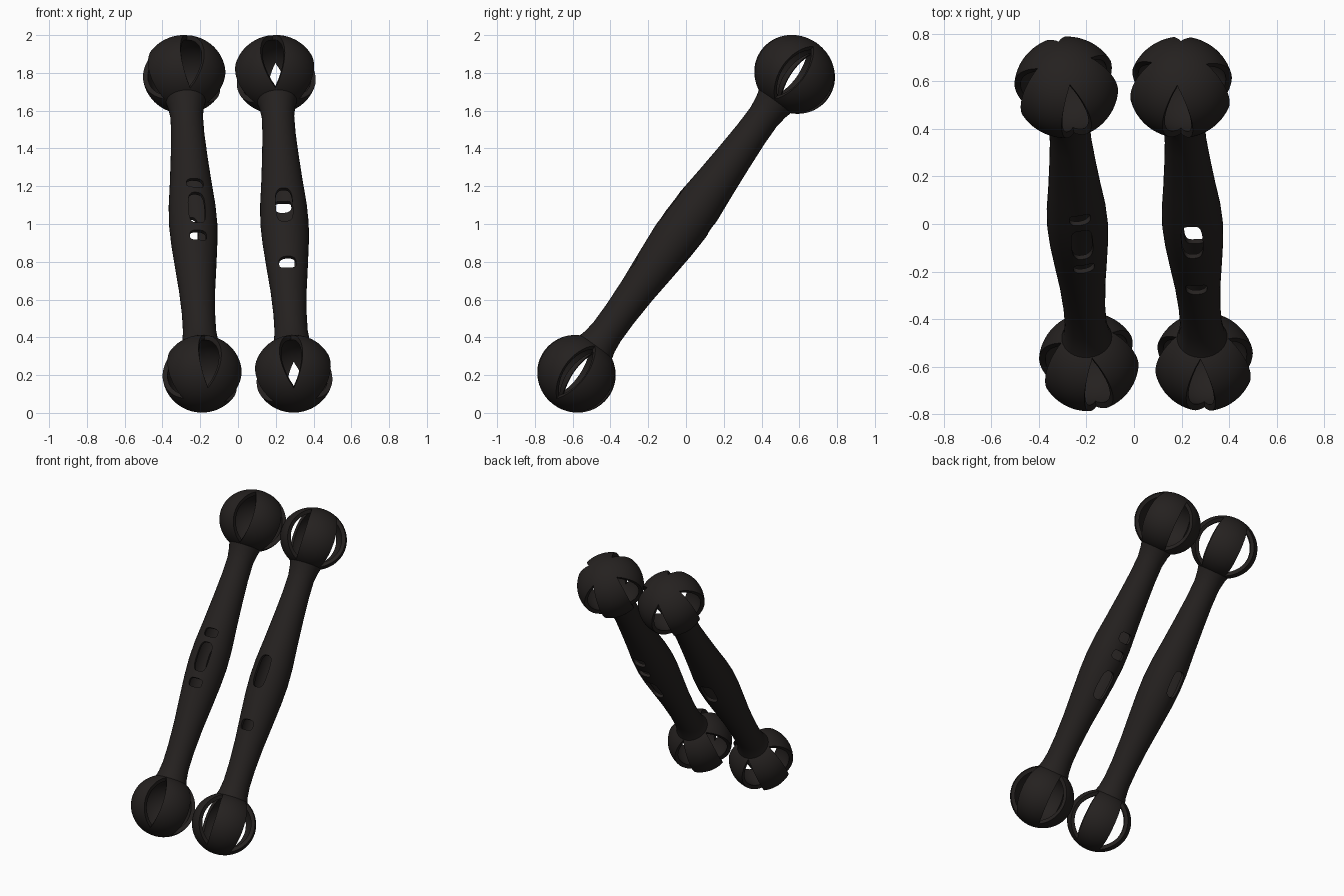
import bpy, bmesh, math
from mathutils import Vector, Matrix

if "Cube" in bpy.data.objects:
    bpy.data.objects.remove(bpy.data.objects["Cube"])

iron = bpy.data.materials.new("dark_iron")
iron.diffuse_color = (0.018, 0.015, 0.014, 1)
iron.use_nodes = True
iron.node_tree.nodes["Principled BSDF"].inputs["Base Color"].default_value = iron.diffuse_color


def finish(name, bm, matrix, thickness=0.0):
    bmesh.ops.recalc_face_normals(bm, faces=bm.faces)
    me = bpy.data.meshes.new(name)
    bm.to_mesh(me)
    bm.free()
    ob = bpy.data.objects.new(name, me)
    bpy.context.collection.objects.link(ob)
    ob.matrix_world = matrix
    me.materials.append(iron)
    if thickness:
        mod = ob.modifiers.new("wall", 'SOLIDIFY')
        mod.thickness = thickness
        mod.offset = -1
    return ob


def select(ob):
    bpy.ops.object.select_all(action='DESELECT')
    ob.select_set(True)
    bpy.context.view_layer.objects.active = ob


def apply_all(ob):
    select(ob)
    for m in list(ob.modifiers):
        bpy.ops.object.modifier_apply(modifier=m.name)


def smooth(ob):
    select(ob)
    bpy.ops.object.shade_smooth_by_angle(angle=math.radians(40))


# point on local surface: azimuth 0 faces the front, axis is local z
def polar(r, az, z):
    return Vector((r * math.sin(az), -r * math.cos(az), z))


# hollow ball of four petals parted by lens-shaped slots
def cage_ball(name, matrix, r, axial, phase):
    bm = bmesh.new()
    rows, cols, lim = 40, 16, 56
    for k in range(4):
        start = math.radians(phase + 90 * k)
        grid = []
        for i in range(rows + 1):
            lat = -90 + 180 * i / rows
            hw = 0.0
            if abs(lat) < lim:
                hw = math.radians(17) * (1 - (lat / lim) ** 2) ** 0.6
            la = math.radians(lat)
            row = []
            for j in range(cols + 1):
                az = start + hw + (math.pi / 2 - 2 * hw) * j / cols
                row.append(bm.verts.new(polar(r * math.cos(la), az, axial * math.sin(la))))
            grid.append(row)
        for a, b in zip(grid, grid[1:]):
            for j in range(cols):
                bm.faces.new((a[j], a[j + 1], b[j + 1], b[j]))
    bmesh.ops.remove_doubles(bm, verts=bm.verts, dist=0.0003)
    bmesh.ops.dissolve_degenerate(bm, edges=bm.edges, dist=0.0001)
    ob = finish(name, bm, matrix, 0.026)
    apply_all(ob)
    smooth(ob)


# swelling tubular handle, profile as (fraction of length, radius)
PROFILE = [(0.085, 0.085), (0.105, 0.074), (0.14, 0.066), (0.2, 0.066), (0.28, 0.074),
           (0.36, 0.088), (0.44, 0.101), (0.5, 0.106), (0.56, 0.102), (0.64, 0.088),
           (0.72, 0.076), (0.8, 0.066), (0.86, 0.064), (0.895, 0.074), (0.915, 0.085)]


def handle(name, matrix, length, holes, phase):
    bm = bmesh.new()
    n = 36
    rings = [[bm.verts.new(polar(r, 2 * math.pi * j / n, t * length)) for j in range(n)]
             for t, r in PROFILE]
    for a, b in zip(rings, rings[1:]):
        for j in range(n):
            bm.faces.new((a[j], a[(j + 1) % n], b[(j + 1) % n], b[j]))
    ob = finish(name, bm, matrix, 0.022)

    # rounded-rectangle cutters for the window holes
    bm = bmesh.new()
    for side, t, size in holes:
        loops = []
        for depth in (0.03, 0.16):
            loop = []
            for j in range(24):
                a = 2 * math.pi * (j + 0.5) / 24
                c, s = math.cos(a), math.sin(a)
                x = 0.045 * math.copysign(abs(c) ** 0.6, c)
                z = size / 2 * math.copysign(abs(s) ** 0.6, s)
                loop.append(bm.verts.new((x, side * depth, t * length + z)))
            loops.append(loop)
        for j in range(24):
            k = (j + 1) % 24
            bm.faces.new((loops[0][j], loops[0][k], loops[1][k], loops[1][j]))
        bm.faces.new(loops[0])
        bm.faces.new(loops[1])
    cutter = finish("window_cutter", bm, matrix @ Matrix.Rotation(math.radians(phase), 4, 'Z'))
    cutter.hide_render = True
    mod = ob.modifiers.new("windows", 'BOOLEAN')
    mod.operation = 'DIFFERENCE'
    mod.solver = 'EXACT'
    mod.object = cutter
    bpy.context.view_layer.update()
    apply_all(ob)
    bpy.data.objects.remove(cutter)
    smooth(ob)


def rattle(side, low, high, phase, hole_phase, holes):
    low, high = Vector(low), Vector(high)
    d = (high - low).normalized()
    x = Vector((1, 0, 0))
    x = (x - d * x.dot(d)).normalized()
    y = d.cross(x)
    rot = Matrix((x, y, d)).transposed().to_4x4()
    handle(side + "_handle", Matrix.Translation(low) @ rot, (high - low).length, holes, hole_phase)
    cage_ball(side + "_lower_ball", Matrix.Translation(low) @ rot, 0.21, 0.203, phase)
    cage_ball(side + "_upper_ball", Matrix.Translation(high) @ rot, 0.219, 0.203, phase)


# holes: (-1 front / +1 back, fraction of length, hole length)
rattle("left", (-0.19, -0.58, 0.207), (-0.285, 0.575, 1.792), 12, 10,
       [(-1, 0.595, 0.06), (-1, 0.51, 0.2), (-1, 0.42, 0.06), (1, 0.515, 0.18)])
rattle("right", (0.295, -0.58, 0.207), (0.198, 0.575, 1.792), -4, 0,
       [(-1, 0.52, 0.22), (-1, 0.335, 0.07),
        (1, 0.592, 0.07), (1, 0.53, 0.06), (1, 0.42, 0.2)])
